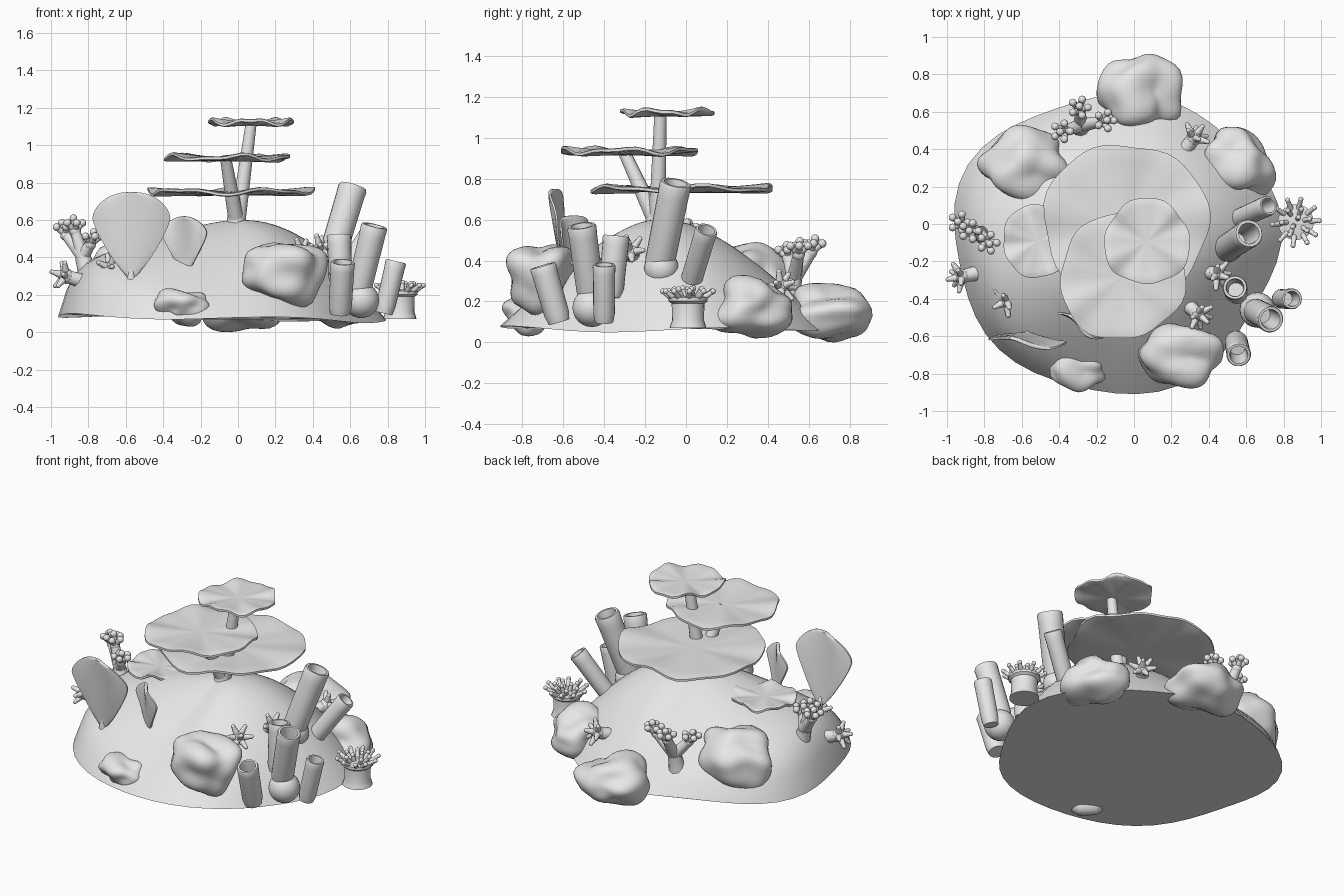
import bpy, bmesh, math, random
from mathutils import Vector, noise

random.seed(4)
if "Cube" in bpy.data.objects:
    bpy.data.objects.remove(bpy.data.objects["Cube"])

stone = bpy.data.materials.new("pale_grey")
stone.use_nodes = True
stone.diffuse_color = (0.8, 0.8, 0.8, 1)
stone.node_tree.nodes["Principled BSDF"].inputs["Base Color"].default_value = (0.8, 0.8, 0.8, 1)


def finish(bm, name, angle=50):
    bmesh.ops.recalc_face_normals(bm, faces=bm.faces)
    mesh = bpy.data.meshes.new(name)
    bm.to_mesh(mesh)
    bm.free()
    obj = bpy.data.objects.new(name, mesh)
    bpy.context.collection.objects.link(obj)
    mesh.materials.append(stone)
    bpy.ops.object.select_all(action='DESELECT')
    obj.select_set(True)
    bpy.context.view_layer.objects.active = obj
    bpy.ops.object.shade_smooth_by_angle(angle=math.radians(angle))


def skin(bm, rings):
    """Bridge successive closed rings of points with quads and cap both ends."""
    loops = [[bm.verts.new(p) for p in ring] for ring in rings]
    n = len(loops[0])
    for a, b in zip(loops, loops[1:]):
        for i in range(n):
            bm.faces.new((a[i], a[(i + 1) % n], b[(i + 1) % n], b[i]))
    bm.faces.new(loops[0])
    bm.faces.new(loops[-1])


def lathe(bm, p0, p1, profile, n=16):
    """Turn (radius, fraction along axis) pairs about the line p0-p1."""
    p0, p1 = Vector(p0), Vector(p1)
    turn = (p1 - p0).to_track_quat('Z', 'Y')
    circle = [Vector((math.cos(math.tau * i / n), math.sin(math.tau * i / n), 0)) for i in range(n)]
    skin(bm, [[p0.lerp(p1, t) + turn @ (c * r) for c in circle] for r, t in profile])


def ball(bm, centre, radius, detail=2):
    made = bmesh.ops.create_icosphere(bm, subdivisions=detail, radius=radius)
    bmesh.ops.translate(bm, verts=made["verts"], vec=Vector(centre))


# Mound: radial rings from an off-centre peak, steep wall on the left, uneven rim
def mound_point(a, t):
    c, s = math.cos(a), math.sin(a)
    f = 1.08 * t * t / (t + 0.08)
    power = 1.2 + 0.7 * max(0, c) + 0.2 * max(0, s)
    wall = 0.25 * max(0, -c) ** 1.5
    wobble = 1 + t * (0.025 * math.sin(5 * a + 1) + 0.02 * math.sin(3 * a))
    base = 0.075 - 0.015 * c + 0.012 * math.sin(4 * a)
    return Vector((-0.1 * t + 0.87 * t * c * wobble, -0.13 + 0.03 * t + 0.8 * t * s * wobble,
                   0.6 - (0.6 - base - wall) * f ** power - wall * f ** 14))


bm = bmesh.new()
steps = 48
skin(bm, [[mound_point(math.tau * i / steps, k / 20) for i in range(steps)]
          for k in [0.2] + list(range(1, 21))])
finish(bm, "reef_mound", 50)


# Lumpy boulders round the foot of the mound, each filling a given box
def boulder(name, low, high, shift):
    bm = bmesh.new()
    ball(bm, (0, 0, 0), 1, 4)
    for v in bm.verts:
        v.co *= 1 + 0.42 * noise.noise(v.co * 1.15 + Vector((shift, shift * 2, 0)))
    for i in range(3):
        near = min(v.co[i] for v in bm.verts)
        far = max(v.co[i] for v in bm.verts)
        for v in bm.verts:
            v.co[i] = low[i] + (high[i] - low[i]) * (v.co[i] - near) / (far - near)
    finish(bm, name, 80)


boulder("front_boulder", (0.02, -0.88, 0.13), (0.48, -0.53, 0.48), 1.3)
boulder("small_front_boulder", (-0.45, -0.9, 0.03), (-0.15, -0.64, 0.235), 2.1)
boulder("back_boulder", (-0.2, 0.48, 0.0), (0.26, 0.91, 0.29), 3.7)
boulder("back_right_boulder", (-0.84, 0.1, 0.1), (-0.33, 0.53, 0.49), 5.2)
boulder("back_left_boulder", (0.32, 0.08, 0.02), (0.76, 0.52, 0.33), 6.9)


# Table coral: wavy shelves on a forked trunk
def shelf(name, x, y, z, r, phase, thick=0.022):
    n, fractions = 48, [0.05, 0.3, 0.55, 0.8, 0.95, 1]

    def ring(f, top):
        pts = []
        for i in range(n):
            a = math.tau * i / n
            edge = r * f * (1 + 0.035 * math.sin(3 * a + phase) + 0.02 * math.sin(7 * a + 2 * phase))
            wave = 0.012 * f * f * (math.sin(5 * a + phase) + 0.6 * math.sin(9 * a))
            h = wave + 0.01 * f * f + (thick / 2 if top else -thick / 2) * (0.6 if f == 1 else 1)
            pts.append((x + edge * math.cos(a), y + edge * math.sin(a), z + h))
        return pts

    bm = bmesh.new()
    skin(bm, [ring(f, False) for f in fractions] + [ring(f, True) for f in reversed(fractions)])
    finish(bm, name, 60)


shelf("lower_shelf", -0.045, -0.005, 0.742, 0.44, 0.4)
shelf("middle_shelf", -0.065, -0.285, 0.925, 0.335, 2.0)
shelf("top_shelf", 0.07, -0.095, 1.115, 0.23, 3.1)
shelf("side_shelf", -0.51, -0.09, 0.51, 0.195, 1.2)

bm = bmesh.new()
lathe(bm, (-0.01, -0.15, 0.54), (-0.01, -0.14, 0.74), [(0.06, 0), (0.045, 0.4), (0.042, 1)])
lathe(bm, (0, -0.14, 0.6), (0.07, -0.125, 1.115), [(0.042, 0), (0.03, 1)])
lathe(bm, (-0.01, -0.15, 0.6), (-0.065, -0.3, 0.925), [(0.042, 0), (0.03, 1)])
lathe(bm, (-0.51, -0.09, 0.36), (-0.51, -0.09, 0.5), [(0.05, 0), (0.04, 1)])
finish(bm, "shelf_trunk")


# Fan corals: teardrop blades with a gentle ripple, on short stalks
def fan(name, foot, width, height, turn, lean):
    foot = Vector(foot)
    across = Vector((math.cos(turn), math.sin(turn), 0))
    out = Vector((math.sin(turn), -math.cos(turn), 0))
    rows, us = 18, [i / 5 - 1 for i in range(11)]
    low = 0.14 * height

    def place(u, h, side):
        f = h / height
        g = max(0, (f - 0.12) / 0.88)
        offset = u * (0.008 + width / 2 * min(1, 1.3 * g ** 0.8) * math.sqrt(max(0, 1 - g ** 5)))
        ripple = 0.03 * math.sin(6 * offset / width) * f
        thick = side * 0.012 * (1 - 0.6 * abs(u) ** 3)
        return foot + across * offset + out * (ripple + lean * f + thick) + Vector((0, 0, h))

    bm = bmesh.new()
    heights = [low + (height - low) * (1 - (1 - k / rows) ** 1.7) for k in range(rows + 1)]
    skin(bm, [[place(u, h, 1) for u in us] + [place(u, h, -1) for u in reversed(us)] for h in heights])
    lathe(bm, foot - Vector((0, 0, 0.03)), place(0, low * 1.6, 0), [(0.032, 0), (0.032, 0.5), (0.012, 1)], 10)
    finish(bm, name, 60)


fan("large_fan", (-0.57, -0.58, 0.22), 0.45, 0.53, 0, 0.06)
fan("small_fan", (-0.28, -0.53, 0.28), 0.29, 0.34, -0.45, 0.02)


# Hollow tube sponges
def tube(name, p0, p1, r):
    bm = bmesh.new()
    lathe(bm, p0, p1, [(r * 0.8, 0), (r * 0.94, 0.15), (r * 0.97, 0.85), (r, 0.97), (r * 0.93, 1),
                       (r * 0.74, 1), (r * 0.68, 0.95), (r * 0.62, 0.5)], 20)
    finish(bm, name, 40)


tube("tall_tube", (0.48, -0.14, 0.33), (0.615, -0.05, 0.78), 0.078)
tube("back_tube", (0.52, 0.01, 0.25), (0.72, 0.1, 0.55), 0.056)
tube("middle_tube", (0.64, -0.46, 0.2), (0.73, -0.51, 0.57), 0.072)
tube("outer_tube", (0.78, -0.4, 0.1), (0.845, -0.4, 0.38), 0.056)
tube("front_tube", (0.545, -0.62, 0.1), (0.56, -0.7, 0.375), 0.066)
tube("inner_tube", (0.55, -0.37, 0.22), (0.54, -0.34, 0.52), 0.066)

bm = bmesh.new()
ball(bm, (0.66, -0.46, 0.17), 0.095, 3)
ball(bm, (0.5, -0.12, 0.36), 0.085, 3)
finish(bm, "tube_roots", 80)


# Rounded finger used by the anemone, branching corals and spiky polyps
def finger(bm, p0, p1, r0, r1, tip):
    lathe(bm, p0, p1, [(r0, 0), (r1, 1)], 8)
    ball(bm, p1, tip)


# Anemone: flared drum with radiating tentacles
bm = bmesh.new()
hub = Vector((0.865, 0.01, 0.07))
lathe(bm, hub, hub + Vector((0, 0, 0.15)),
      [(0.09, 0), (0.085, 0.12), (0.078, 0.25), (0.08, 0.8), (0.096, 0.88), (0.096, 1), (0.06, 1.05)], 24)
for count, start, reach, rise in ((10, 0.075, 0.125, 0.035), (6, 0.045, 0.075, 0.045), (2, 0.02, 0.03, 0.05)):
    for i in range(count):
        a = math.tau * (i + 0.4 * random.random()) / count
        d = Vector((math.cos(a), math.sin(a), 0))
        top = hub + Vector((0, 0, 0.145))
        finger(bm, top + d * start, top + d * reach + Vector((0, 0, rise)), 0.015, 0.011, 0.014)
finish(bm, "anemone")


# Branching corals: stems ending in clusters of knobs
def branching(name, foot, heads):
    bm = bmesh.new()
    foot = Vector(foot)
    fork = foot.lerp(sum((Vector(h) for h in heads), Vector()) / len(heads), 0.5)
    lathe(bm, foot, fork, [(0.06, 0), (0.048, 0.4), (0.042, 1)], 10)
    for h in heads:
        h = Vector(h)
        finger(bm, fork, h, 0.038, 0.028, 0.032)
        grow = ((h - fork).normalized() + Vector((0, 0, 1))).normalized()
        for i in range(6):
            a = math.tau * i / 5
            side = Vector((math.cos(a), math.sin(a), 0)) * (0.045 if i < 5 else 0)
            finger(bm, h, h + side + grow * (0.045 if i < 5 else 0.07), 0.018, 0.015, 0.021)
    finish(bm, name)


branching("back_branch_coral", (-0.29, 0.5, 0.2),
          [(-0.29, 0.61, 0.44), (-0.17, 0.55, 0.43), (-0.37, 0.5, 0.41)])
branching("side_branch_coral", (-0.8, -0.06, 0.3),
          [(-0.92, 0.0, 0.52), (-0.87, -0.04, 0.54), (-0.79, -0.09, 0.47)])

# Small spiky polyps pointing out of the mound
for k, spot in enumerate([(-0.92, -0.28, 0.3), (-0.68, -0.41, 0.34), (0.34, -0.48, 0.42),
                          (0.44, -0.27, 0.44), (0.32, 0.46, 0.27)]):
    bm = bmesh.new()
    spot = Vector(spot)
    out = (spot - Vector((-0.1, -0.1, 0.05))).normalized()
    turn = out.to_track_quat('Z', 'Y')
    ball(bm, spot, 0.042)
    lathe(bm, spot - out * 0.1, spot, [(0.042, 0), (0.034, 1)], 10)
    for i in range(7):
        a = math.tau * i / 6 + k
        d = Vector((math.cos(a), math.sin(a), 0.45)) if i < 6 else Vector((0, 0, 1))
        finger(bm, spot, spot + turn @ d.normalized() * 0.08, 0.026, 0.012, 0.013)
    finish(bm, f"spiky_polyp_{k + 1}")
